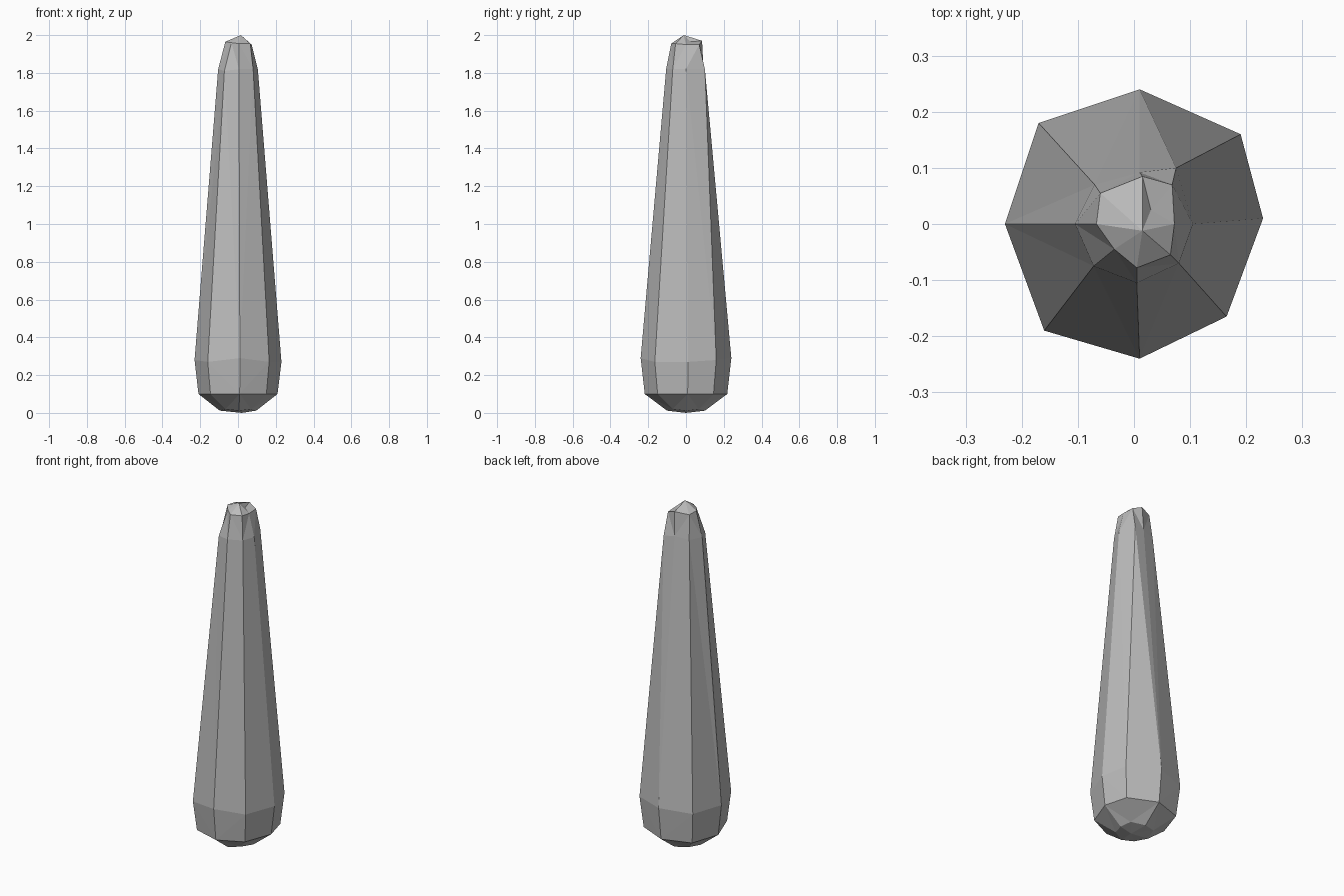
import bpy
import bmesh

cube = bpy.data.objects.get("Cube")
if cube:
    bpy.data.objects.remove(cube, do_unlink=True)

stone = bpy.data.materials.new("grey stone")
stone.use_nodes = True
grey = (0.5, 0.5, 0.5, 1)
stone.diffuse_color = grey
stone.node_tree.nodes["Principled BSDF"].inputs["Base Color"].default_value = grey

# Uneven eight-sided cross-sections, counter-clockwise from the left side
belly = [(.23, .01, .27), (.19, .16, .28), (.01, .24, .29), (-.17, .18, .28),
         (-.23, 0, .28), (-.16, -.19, .27), (.01, -.24, .29), (.165, -.165, .27)]
shoulder = [(.105, 0, 1.82), (.075, .1, 1.82), (.01, .092, 1.83), (-.07, .07, 1.82),
            (-.105, 0, 1.82), (-.072, -.075, 1.81), (.005, -.105, 1.82), (.08, -.07, 1.82)]
crown = [(.072, 0, 1.95), (.068, .07, 1.95), (.015, .085, 1.97), (-.06, .055, 1.96),
         (-.067, 0, 1.965), (-.035, -.045, 1.96), (.005, -.078, 1.955), (.065, -.055, 1.955)]


def scaled(ring, factor, z):
    return [(x * factor, y * factor, z) for x, y, _ in ring]


base = scaled(belly, .91, .1)
foot = scaled(belly, .42, .02)
# Chipped underside: alternate corners are lifted
foot = [(x, y, z if i % 2 else .012) for i, (x, y, z) in enumerate(foot)]

bm = bmesh.new()
rings = [[bm.verts.new(p) for p in ring] for ring in (foot, base, belly, shoulder, crown)]
for low, high in zip(rings, rings[1:]):
    for i in range(8):
        j = (i + 1) % 8
        bm.faces.new((low[i], low[j], high[j], high[i]))

# Underside fan, and a peaked top with a cleft on its left
bottom = bm.verts.new((.02, 0, 0))
peak = bm.verts.new((.015, -.012, 2))
cleft = bm.verts.new((.03, .025, 1.965))
top = rings[-1]
for i in range(8):
    j = (i + 1) % 8
    bm.faces.new((rings[0][j], rings[0][i], bottom))
    bm.faces.new((top[i], top[j], cleft if i in (0, 1) else peak))
bm.faces.new((top[0], cleft, peak))
bm.faces.new((cleft, top[2], peak))

# Split the bent panels into flat facets
bmesh.ops.triangulate(bm, faces=[f for f in bm.faces if len(f.verts) == 4])
bmesh.ops.recalc_face_normals(bm, faces=bm.faces[:])

mesh = bpy.data.meshes.new("stone_pillar")
bm.to_mesh(mesh)
bm.free()
mesh.materials.append(stone)
pillar = bpy.data.objects.new("stone_pillar", mesh)
bpy.context.collection.objects.link(pillar)
